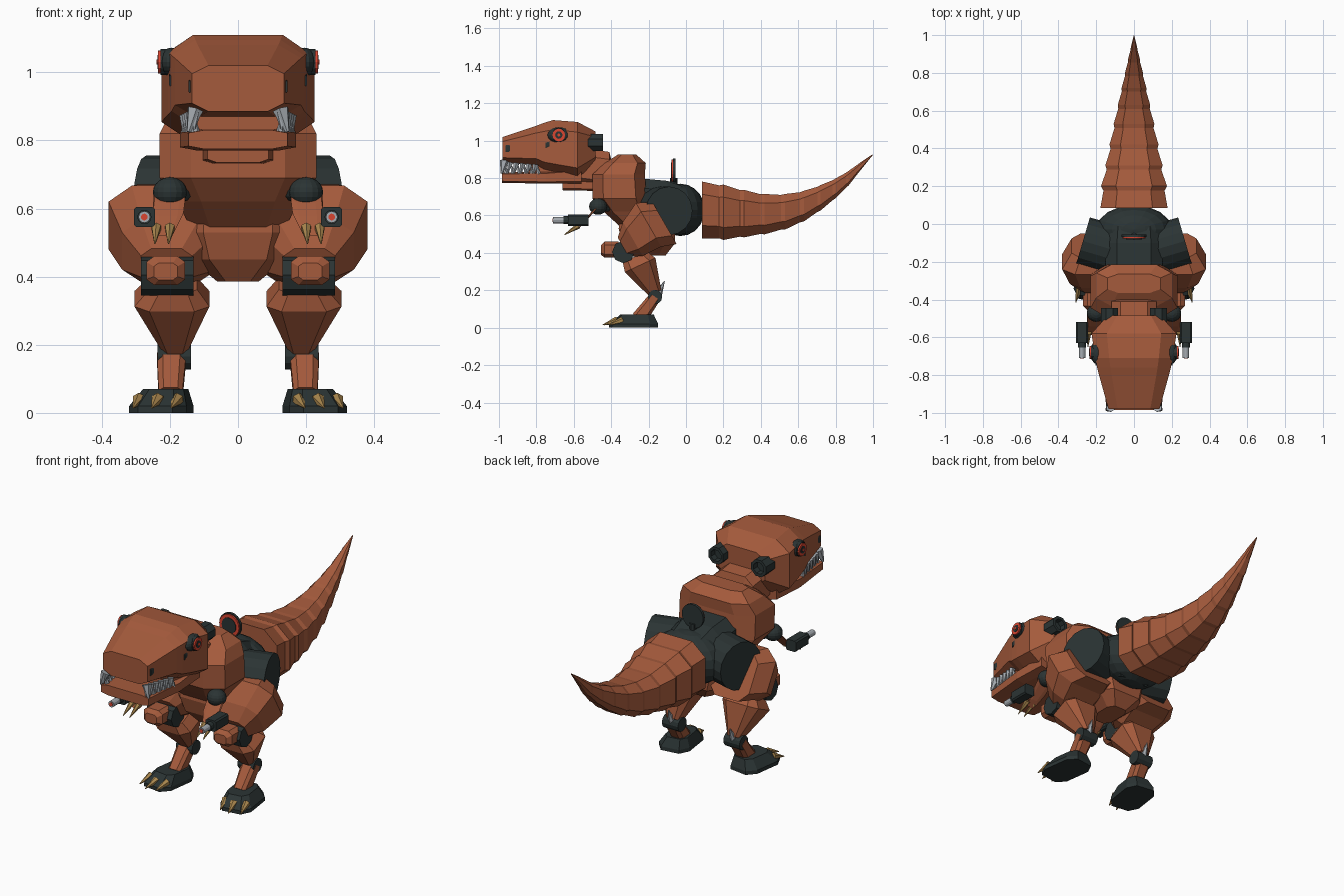
import bpy, bmesh, math
from mathutils import Vector, Matrix


def material(name, rgb):
    m = bpy.data.materials.new(name)
    m.diffuse_color = (*rgb, 1)
    return m


RUST = material("rust_armour", (0.375, 0.103, 0.045))
DARK = material("dark_joint", (0.024, 0.034, 0.034))
RED = material("red_glow", (0.70, 0.06, 0.03))
STEEL = material("steel", (0.38, 0.41, 0.44))
GOLD = material("gold_claw", (0.40, 0.24, 0.075))


def finish(bm, name, mat, mirror):
    bmesh.ops.recalc_face_normals(bm, faces=bm.faces)
    me = bpy.data.meshes.new(name)
    bm.to_mesh(me)
    bm.free()
    me.materials.append(mat)
    ob = bpy.data.objects.new(name, me)
    bpy.context.collection.objects.link(ob)
    if mirror:
        mod = ob.modifiers.new("mirror", 'MIRROR')
        mod.use_mirror_merge = False
    return ob


def loft(name, mat, tilt, sections, k=0.4, mirror=False, yaw=0):
    """Skin chamfered rectangles (x, y, z, half width, half height).
    The height axis lies in the yz plane, tilt degrees up from +y."""
    t = math.radians(tilt)
    v = Vector((0, math.cos(t), math.sin(t)))
    bm = bmesh.new()
    rings = []
    c = 1 - k
    shape = [(1, -c), (1, c), (c, 1), (-c, 1), (-1, c), (-1, -c), (-c, -1), (c, -1)]
    for x, y, z, hw, hh in sections:
        rings.append([bm.verts.new(Vector((x + a * hw, y, z)) + v * b * hh) for a, b in shape])
    for r, s in zip(rings, rings[1:]):
        for i in range(8):
            j = (i + 1) % 8
            bm.faces.new((r[i], r[j], s[j], s[i]))
    bm.faces.new(rings[0])
    bm.faces.new(rings[-1])
    if yaw:
        bmesh.ops.rotate(bm, cent=sections[0][:3], verts=bm.verts,
                         matrix=Matrix.Rotation(math.radians(yaw), 3, 'Z'))
    return finish(bm, name, mat, mirror)


def along_y(name, mat, rows, k=0.4, mirror=False, x=0):
    """Loft along y from rows of (y, low z, high z, half width)."""
    return loft(name, mat, 90, [(x, y, (a + b) / 2, w, (b - a) / 2) for y, a, b, w in rows], k, mirror)


def rod(name, mat, p, q, r1, r2=None, n=12, mirror=True):
    """Cylinder or cone from p to q."""
    p, q = Vector(p), Vector(q)
    bm = bmesh.new()
    rot = (q - p).to_track_quat('Z', 'Y').to_matrix().to_4x4()
    bmesh.ops.create_cone(bm, cap_ends=True, segments=n, radius1=r1,
                          radius2=r1 if r2 is None else r2, depth=(q - p).length,
                          matrix=Matrix.Translation((p + q) / 2) @ rot)
    return finish(bm, name, mat, mirror)


def ball(name, mat, c, size, mirror=True):
    bm = bmesh.new()
    bmesh.ops.create_uvsphere(bm, u_segments=16, v_segments=10, radius=1,
                              matrix=Matrix.Translation(c) @ Matrix.Diagonal((*size, 1)))
    return finish(bm, name, mat, mirror)


# Head and jaws
along_y("head", RUST, [(-0.98, 0.885, 1.02, 0.135), (-0.80, 0.865, 1.08, 0.185),
                       (-0.76, 0.84, 1.095, 0.195), (-0.71, 0.825, 1.11, 0.205),
                       (-0.58, 0.80, 1.10, 0.225), (-0.485, 0.88, 1.05, 0.14)], k=0.36)
along_y("lower_jaw", RUST, [(-0.985, 0.775, 0.83, 0.145), (-0.75, 0.77, 0.835, 0.17),
                            (-0.56, 0.77, 0.85, 0.16)], k=0.3)
along_y("mouth_lining", RUST, [(-0.84, 0.82, 0.90, 0.12), (-0.6, 0.82, 0.90, 0.17)], k=0.2)
along_y("throat", RUST, [(-0.66, 0.735, 0.80, 0.09), (-0.42, 0.73, 0.80, 0.11)], k=0.3)
along_y("neck", RUST, [(-0.56, 0.76, 0.96, 0.12), (-0.41, 0.74, 0.94, 0.12), (-0.39, 0.74, 0.86, 0.12)])

# Teeth rows, upper pointing down and lower pointing up
for i in range(6):
    y = -0.975 + i * 0.034
    x = 0.124 + i * 0.006
    z = 0.887 - i * 0.003
    rod("upper_tooth", STEEL, (x, y, z), (x + 0.005, y - 0.01, z - 0.055), 0.018, 0.003, 6)
    rod("lower_tooth", STEEL, (x, y + 0.017, 0.82), (x + 0.004, y + 0.01, 0.865), 0.014, 0.003, 6)
rod("fang", STEEL, (0.125, -0.97, 0.89), (0.145, -0.985, 0.825), 0.026, 0.006, 6)

# Eyes, nostrils and rear vents
ball("eye_socket", DARK, (0.195, -0.68, 1.03), (0.036, 0.062, 0.042))
rod("eye_rim", DARK, (0.19, -0.68, 1.03), (0.227, -0.68, 1.03), 0.038)
rod("eye_ring", RED, (0.226, -0.68, 1.03), (0.235, -0.68, 1.03), 0.034)
rod("pupil", DARK, (0.226, -0.68, 1.03), (0.237, -0.68, 1.03), 0.020)
rod("pupil_glint", RED, (0.226, -0.68, 1.03), (0.239, -0.68, 1.03), 0.008)
along_y("nostril", DARK, [(-0.965, 0.94, 0.975, 0.005), (-0.935, 0.94, 0.98, 0.005)], mirror=True, x=0.141)
along_y("cheek_slot", DARK, [(-0.75, 0.96, 0.99, 0.005), (-0.73, 0.97, 0.995, 0.005)], mirror=True, x=0.198)
along_y("rear_vent", DARK, [(-0.53, 0.945, 1.035, 0.045), (-0.445, 0.945, 1.035, 0.045),
                            (-0.445, 0.96, 1.02, 0.03), (-0.48, 0.96, 1.02, 0.03)],
        k=0.58, mirror=True, x=0.13)

# Torso
loft("chest", RUST, 0, [(0, -0.24, 0.53, 0.13, 0.10), (0, -0.32, 0.62, 0.18, 0.12),
                        (0, -0.355, 0.69, 0.23, 0.145), (0, -0.36, 0.82, 0.23, 0.14),
                        (0, -0.325, 0.88, 0.20, 0.11), (0, -0.315, 0.925, 0.14, 0.05)])
loft("belly", RUST, 0, [(0, -0.2, 0.385, 0.06, 0.09), (0, -0.2, 0.45, 0.14, 0.14),
                        (0, -0.21, 0.53, 0.17, 0.15), (0, -0.22, 0.62, 0.16, 0.13)])
along_y("waist", DARK, [(-0.26, 0.55, 0.80, 0.15), (-0.1, 0.52, 0.785, 0.15), (0.0, 0.5, 0.75, 0.14)])
ball("pelvis", DARK, (0, -0.03, 0.63), (0.20, 0.13, 0.14), False)
rod("hip_joint", DARK, (0.10, -0.14, 0.625), (0.27, -0.09, 0.625), 0.13, n=16)

# Back emblem disc
rod("back_disc", DARK, (0, -0.07, 0.84), (0, -0.056, 0.84), 0.065, n=20, mirror=False)
rod("back_disc_ring", RED, (0, -0.078, 0.84), (0, -0.06, 0.84), 0.06, n=20, mirror=False)
rod("back_disc_core", DARK, (0, -0.081, 0.84), (0, -0.06, 0.84), 0.043, n=20, mirror=False)
rod("back_disc_post", DARK, (0, -0.065, 0.74), (0, -0.065, 0.80), 0.02, n=8, mirror=False)

# Tail: overlapping shells that shrink towards the tip
tail = [(0.085, 0.63, 0.178, 0.152), (0.20, 0.617, 0.175, 0.148), (0.31, 0.61, 0.152, 0.127),
        (0.42, 0.607, 0.130, 0.108), (0.53, 0.62, 0.108, 0.095), (0.63, 0.65, 0.086, 0.082),
        (0.72, 0.695, 0.066, 0.068), (0.80, 0.745, 0.048, 0.053), (0.87, 0.80, 0.032, 0.039),
        (0.935, 0.865, 0.017, 0.021), (0.998, 0.925, 0.002, 0.003)]
rows = []
for a, b in zip(tail, tail[1:]):
    mid = [p + (q - p) * 0.8 for p, q in zip(a, b)]
    rows += [a, (mid[0], mid[1], mid[2] * 0.92, mid[3] * 0.95)]
rows.append(tail[-1])
along_y("tail", RUST, [(y, z - h, z + h, w) for y, z, w, h in rows], k=0.45)

# Legs
loft("thigh", RUST, 120, [(0.21, -0.115, 0.56, 0.12, 0.13), (0.21, -0.20, 0.55, 0.17, 0.135),
                          (0.20, -0.285, 0.475, 0.14, 0.105), (0.21, -0.335, 0.43, 0.075, 0.06)],
     mirror=True)
rod("knee_joint", DARK, (0.13, -0.335, 0.405), (0.285, -0.335, 0.405), 0.06, n=8)
along_y("knee_cap", RUST, [(-0.455, 0.39, 0.44, 0.035), (-0.435, 0.375, 0.46, 0.057),
                           (-0.36, 0.375, 0.46, 0.057)], mirror=True, x=0.212)
loft("calf", RUST, 25, [(0.19, -0.275, 0.38, 0.07, 0.07), (0.194, -0.245, 0.335, 0.11, 0.09),
                        (0.185, -0.165, 0.185, 0.035, 0.036)], mirror=True)
rod("ankle_joint", DARK, (0.138, -0.165, 0.165), (0.236, -0.165, 0.165), 0.038, n=12)
rod("heel_spike", STEEL, (0.187, -0.155, 0.165), (0.187, -0.115, 0.25), 0.025, 0.002, 6)
loft("lower_shin", RUST, -36, [(0.195, -0.165, 0.165, 0.043, 0.032),
                               (0.198, -0.25, 0.05, 0.035, 0.042)], mirror=True)

# Feet and toe claws
loft("foot", DARK, 0, [(0.225, -0.28, 0.0, 0.085, 0.125), (0.225, -0.28, 0.02, 0.085, 0.125),
                       (0.215, -0.26, 0.07, 0.06, 0.085)], mirror=True, yaw=8)
for x, y in ((0.178, -0.36), (0.235, -0.37), (0.29, -0.34)):
    rod("toe_claw", GOLD, (x, y, 0.04), (x + 0.018, y - 0.075, 0.015), 0.02, 0.002, 6)

# Arms with forearm blasters
ball("shoulder", DARK, (0.2, -0.47, 0.648), (0.05, 0.048, 0.044))
rod("shoulder_mount", DARK, (0.16, -0.42, 0.65), (0.2, -0.47, 0.65), 0.03)
loft("forearm", RUST, 40, [(0.2, -0.48, 0.64, 0.045, 0.035), (0.205, -0.515, 0.60, 0.045, 0.036),
                           (0.215, -0.57, 0.535, 0.026, 0.022)], mirror=True)
for x in (0.2, 0.24):
    rod("hand_claw", GOLD, (x, -0.575, 0.545), (x + 0.004, -0.65, 0.497), 0.016, 0.002, 6)
along_y("blaster", DARK, [(-0.63, 0.545, 0.605, 0.031), (-0.52, 0.545, 0.605, 0.031)],
        k=0.25, mirror=True, x=0.275)
rod("blaster_collar", DARK, (0.275, -0.655, 0.575), (0.275, -0.63, 0.575), 0.021)
rod("blaster_barrel", STEEL, (0.275, -0.71, 0.575), (0.275, -0.64, 0.575), 0.017)
rod("blaster_muzzle", RED, (0.275, -0.713, 0.575), (0.275, -0.70, 0.575), 0.01)
